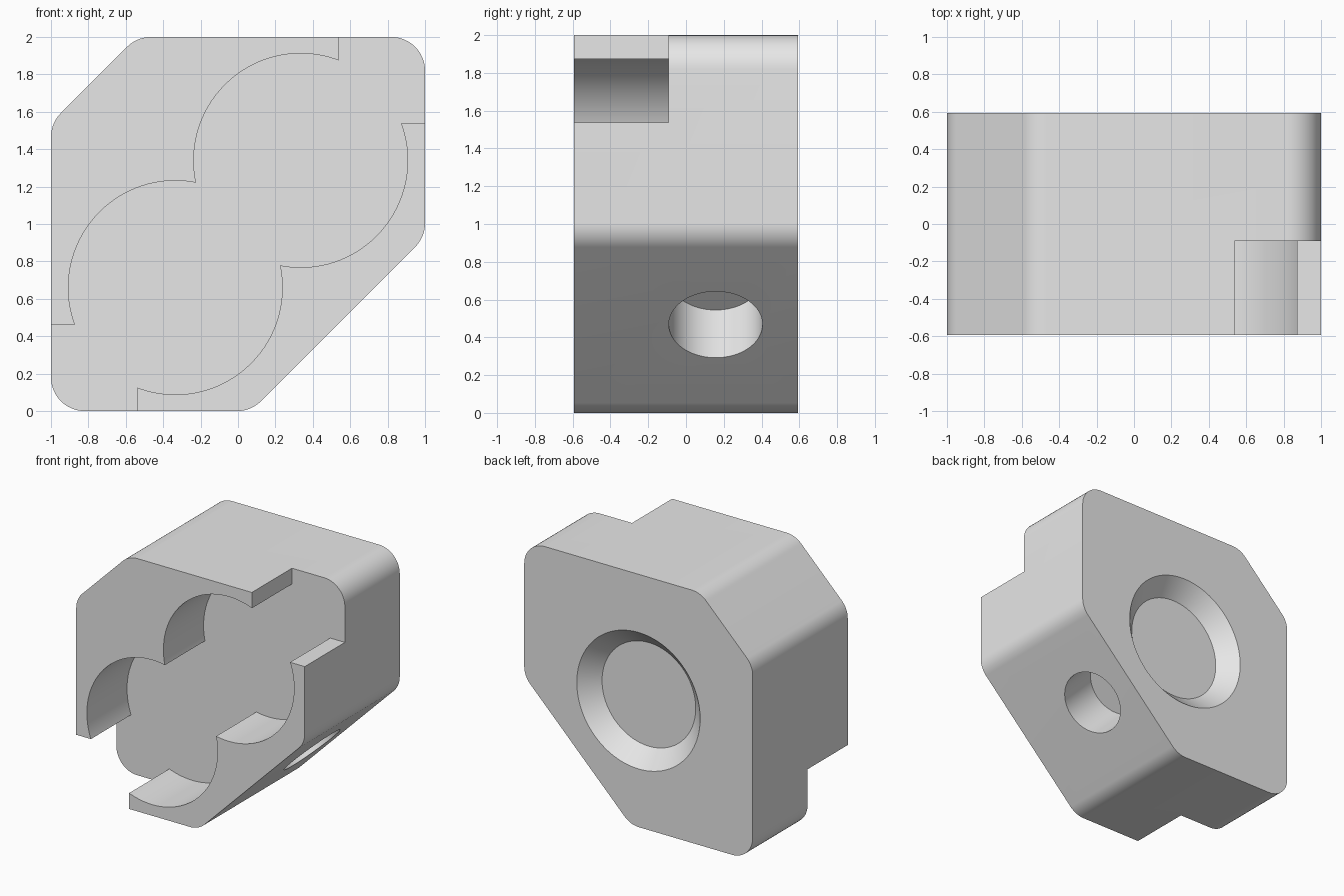
import bpy, bmesh, math
from mathutils import Matrix, Vector

if "Cube" in bpy.data.objects:
    bpy.data.objects.remove(bpy.data.objects["Cube"], do_unlink=True)

HALF = 0.594        # half thickness along y
POCKET_Y = -0.092   # floor of the front pocket

grey = bpy.data.materials.new("light_grey")
grey.use_nodes = True
grey.diffuse_color = (0.8, 0.8, 0.8, 1)
grey.node_tree.nodes["Principled BSDF"].inputs["Base Color"].default_value = (0.8, 0.8, 0.8, 1)


def finish(name, bm):
    bmesh.ops.recalc_face_normals(bm, faces=bm.faces)
    mesh = bpy.data.meshes.new(name)
    bm.to_mesh(mesh)
    bm.free()
    mesh.materials.append(grey)
    obj = bpy.data.objects.new(name, mesh)
    bpy.context.collection.objects.link(obj)
    return obj


def prism(name, points, y0, y1):
    """Extrude an x-z outline from y0 to y1."""
    bm = bmesh.new()
    face = bm.faces.new([bm.verts.new((x, y0, z)) for x, z in points])
    out = bmesh.ops.extrude_face_region(bm, geom=[face])
    moved = [g for g in out["geom"] if isinstance(g, bmesh.types.BMVert)]
    bmesh.ops.translate(bm, verts=moved, vec=(0, y1 - y0, 0))
    return finish(name, bm)


def tube(name, start, end, r0, r1):
    """Solid cylinder or cone between two points."""
    a, b = Vector(start), Vector(end)
    turn = (b - a).to_track_quat('Z', 'Y').to_matrix().to_4x4()
    bm = bmesh.new()
    bmesh.ops.create_cone(bm, cap_ends=True, segments=96, radius1=r0, radius2=r1,
                          depth=(b - a).length,
                          matrix=Matrix.Translation((a + b) / 2) @ turn)
    return finish(name, bm)


def rounded(corners, radius, steps=12):
    """Fillet every corner of a convex outline."""
    pts = []
    for i, c in enumerate(corners):
        c = Vector(c)
        u = (Vector(corners[i - 1]) - c).normalized()
        v = (Vector(corners[(i + 1) % len(corners)]) - c).normalized()
        half = u.angle(v) / 2
        centre = c + (u + v).normalized() * radius / math.sin(half)
        t = radius / math.tan(half)
        p, q = c + u * t - centre, c + v * t - centre
        sweep = p.angle(q)
        for k in range(steps + 1):
            f = k / steps
            d = (p * math.sin((1 - f) * sweep) + q * math.sin(f * sweep)) / math.sin(sweep)
            pts.append(tuple(centre + d))
    return pts


# Block with two chamfered and two square corners, all filleted
outline = [(-1, 0), (0.07, 0), (1, 0.93), (1, 2), (-0.54, 2), (-1, 1.54)]
block = prism("block", rounded(outline, 0.18), -HALF, HALF)

# Front pocket: two overlapping round bores, each opening through a square corner
cutters = []
for side, s in (("upper", 1), ("lower", -1)):
    x, z = s * 0.335, 1 + s * 0.34
    cutters.append(tube(side + "_bore_cutter", (x, -0.8, z), (x, POCKET_Y, z), 0.572, 0.572))
    lo, hi = s * 0.537, s * 1.2
    corner = [(lo, 1 + lo), (hi, 1 + lo), (hi, 1 + hi), (lo, 1 + hi)]
    cutters.append(prism(side + "_corner_cutter", corner, -0.8, POCKET_Y))

# Conical recess in the back
cutters.append(tube("back_recess_cutter", (0, HALF - 0.13, 1), (0, HALF + 0.1, 1), 0.41, 0.64))

# Blind round hole drilled square into the large chamfer
cutters.append(tube("chamfer_hole_cutter", (0.285, 0.157, 0.72), (0.735, 0.157, 0.27), 0.248, 0.248))

bpy.ops.object.select_all(action='DESELECT')
bpy.context.view_layer.objects.active = block
block.select_set(True)
for cutter in cutters:
    cutter.hide_render = True
    mod = block.modifiers.new(cutter.name, 'BOOLEAN')
    mod.operation, mod.solver, mod.object = 'DIFFERENCE', 'EXACT', cutter
    bpy.ops.object.modifier_apply(modifier=mod.name)
for cutter in cutters:
    bpy.data.objects.remove(cutter, do_unlink=True)

bpy.ops.object.shade_smooth_by_angle(angle=math.radians(30))
